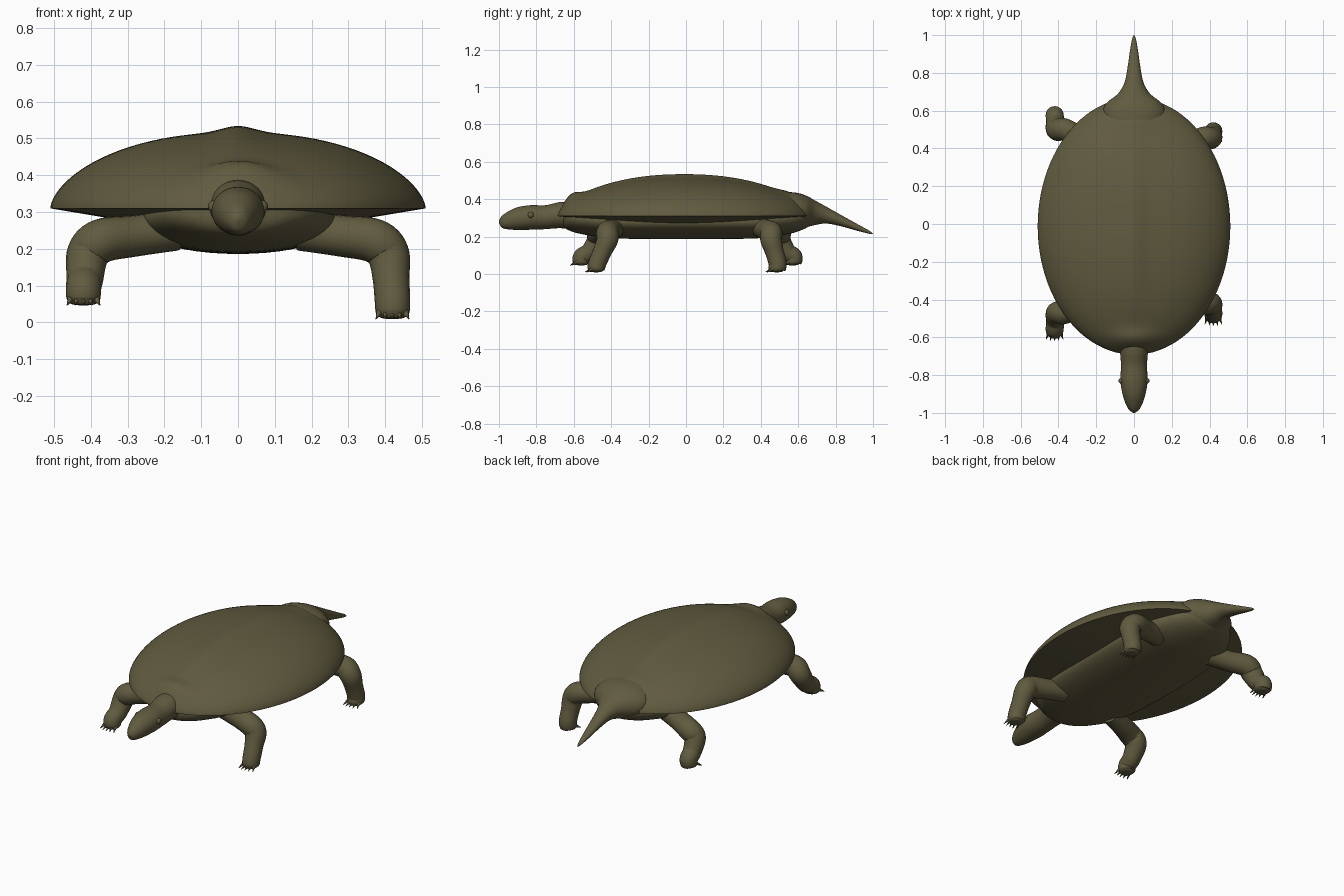
import bpy, bmesh, math
from math import sin, cos, pi, exp
from mathutils import Vector

cube = bpy.data.objects.get("Cube")
if cube:
    bpy.data.objects.remove(cube)

olive = bpy.data.materials.new("dark olive")
olive.use_nodes = True
olive.diffuse_color = (0.118, 0.105, 0.05, 1)
olive.node_tree.nodes["Principled BSDF"].inputs["Base Color"].default_value = olive.diffuse_color


def finish(bm, name):
    bmesh.ops.recalc_face_normals(bm, faces=bm.faces)
    mesh = bpy.data.meshes.new(name)
    bm.to_mesh(mesh)
    bm.free()
    mesh.materials.append(olive)
    obj = bpy.data.objects.new(name, mesh)
    bpy.context.collection.objects.link(obj)
    bpy.ops.object.select_all(action="DESELECT")
    obj.select_set(True)
    bpy.context.view_layer.objects.active = obj
    bpy.ops.object.shade_smooth_by_angle(angle=math.radians(50))
    return obj


def skin_rings(name, rings):
    """Bridge a list of equal-sized point rings and cap both ends."""
    bm = bmesh.new()
    loops = [[bm.verts.new(p) for p in ring] for ring in rings]
    n = len(loops[0])
    for a, b in zip(loops, loops[1:]):
        for i in range(n):
            j = (i + 1) % n
            bm.faces.new((a[i], a[j], b[j], b[i]))
    bm.faces.new(loops[0])
    bm.faces.new(loops[-1])
    return finish(bm, name)


def spline(keys, steps=6):
    """Catmull-Rom interpolation through tuples of any length."""
    k = [Vector(p) for p in keys]
    k = [k[0]] + k + [k[-1]]
    out = []
    for a, b, c, d in zip(k, k[1:], k[2:], k[3:]):
        for s in range(steps):
            t = s / steps
            out.append(0.5 * (2 * b + (c - a) * t + (2 * a - 5 * b + 4 * c - d) * t * t
                              + (3 * b - a - 3 * c + d) * t ** 3))
    return out + [k[-1]]


def along_y(name, keys, n=32):
    """Loft upright ellipses; keys are (y, half width, bottom, top)."""
    rings = []
    for y, w, lo, hi in spline(keys):
        w, h = max(w, 0.002), max((hi - lo) / 2, 0.002)
        rings.append([(w * cos(2 * pi * i / n), y, (lo + hi) / 2 + h * sin(2 * pi * i / n))
                      for i in range(n)])
    return skin_rings(name, rings)


def limb(name, keys, n=20):
    """Loft a round tube; keys are (x, y, z, radius)."""
    pts = spline(keys)
    rings = []
    for i, p in enumerate(pts):
        t = (pts[min(i + 1, len(pts) - 1)].xyz - pts[max(i - 1, 0)].xyz).normalized()
        u = t.cross(Vector((0, 1, 0))).normalized()
        v = t.cross(u)
        r = max(p[3], 0.003)
        rings.append([p.xyz + r * (u * cos(2 * pi * k / n) + v * sin(2 * pi * k / n))
                      for k in range(n)])
    return skin_rings(name, rings)


# Carapace: domed oval with a soft keel, a collar bump and a sloping underside
HALF_X, HALF_Y, MID_Y, RIM, N = 0.51, 0.68, -0.012, 0.31, 96


def oval(r, height):
    ring = []
    for i in range(N):
        x = HALF_X * r * cos(2 * pi * i / N)
        y = MID_Y + HALF_Y * r * sin(2 * pi * i / N)
        ring.append((x, y, height(x, y, r)))
    return ring


def dome(x, y, r):
    lift = max(1 - r ** 2.2, 0) ** 0.6
    keel = 0.017 * exp(-(x / 0.06) ** 2) * max(1 - (y / 0.6) ** 2, 0)
    collar = 0.032 * exp(-(x / 0.11) ** 2 - ((y + 0.61) / 0.05) ** 2)
    rump = 0.02 * exp(-(x / 0.13) ** 2 - ((y - 0.57) / 0.07) ** 2)
    return RIM + 0.207 * lift + keel + (collar + rump) * min(1, lift * 3)


under = [oval(r, lambda x, y, q: RIM - 0.085 * (1 - q)) for r in (0.3, 0.5, 0.7, 0.85, 0.95, 0.985)]
upper = [oval(max(sin(pi / 2 * (1 - k / 30)), 0.015), dome) for k in range(31)]
skin_rings("shell", under + upper)

# Plastron and soft body
along_y("belly", [
    (-0.66, 0.05, 0.26, 0.32), (-0.63, 0.14, 0.235, 0.35), (-0.55, 0.21, 0.212, 0.37),
    (-0.38, 0.27, 0.191, 0.37), (0, 0.29, 0.186, 0.37), (0.38, 0.27, 0.191, 0.37),
    (0.54, 0.21, 0.212, 0.37), (0.63, 0.14, 0.24, 0.36), (0.68, 0.05, 0.27, 0.34)], 48)

# Neck and head
along_y("head", [
    (-0.55, 0.09, 0.235, 0.39), (-0.67, 0.075, 0.245, 0.385), (-0.75, 0.069, 0.24, 0.368),
    (-0.83, 0.072, 0.237, 0.368), (-0.9, 0.061, 0.236, 0.357), (-0.95, 0.045, 0.239, 0.335),
    (-0.985, 0.026, 0.248, 0.31), (-1.0, 0.003, 0.275, 0.285)])

# Tail, flaring into the shell
along_y("tail", [
    (0.48, 0.15, 0.24, 0.44), (0.58, 0.17, 0.24, 0.436), (0.64, 0.145, 0.25, 0.42),
    (0.69, 0.085, 0.262, 0.393), (0.75, 0.05, 0.27, 0.36), (0.83, 0.034, 0.255, 0.315),
    (0.92, 0.021, 0.23, 0.265), (0.98, 0.01, 0.215, 0.232), (1.0, 0.001, 0.213, 0.216)])

# Eyes
for side, label in ((1, "left"), (-1, "right")):
    bm = bmesh.new()
    bmesh.ops.create_uvsphere(bm, u_segments=16, v_segments=10, radius=0.017)
    bmesh.ops.translate(bm, vec=(side * 0.065, -0.83, 0.315), verts=bm.verts)
    finish(bm, label + "_eye")


def leg(name, side, knee_y, foot_y, foot_z, hip_y):
    """Thigh reaching out of the shell, upright shin, rounded foot and five claws."""
    x = side * 0.42
    limb(name, [
        (side * 0.17, hip_y, 0.25, 0.055), (side * 0.28, (hip_y + knee_y) / 2, 0.235, 0.056),
        (side * 0.37, knee_y, 0.222, 0.06), (side * 0.408, knee_y, 0.185, 0.058),
        (side * 0.416, (knee_y + foot_y) / 2, 0.12, 0.05),
        (x, foot_y, foot_z + 0.05, 0.048), (x, foot_y - 0.005, foot_z + 0.02, 0.045),
        (x, foot_y - 0.005, foot_z + 0.007, 0.03), (x, foot_y - 0.005, foot_z + 0.004, 0.003)])
    # Claws fan out toward the front
    bm = bmesh.new()
    for i in range(-2, 3):
        a = i * 0.3
        base = Vector((x + 0.018 * i, foot_y - 0.036 * cos(a), foot_z + 0.02))
        d = Vector((0.5 * sin(a), -cos(a), -0.5)).normalized()
        claw = bmesh.ops.create_cone(bm, cap_ends=True, segments=8, radius1=0.01,
                                     radius2=0.001, depth=0.04)["verts"]
        turn = Vector((0, 0, 1)).rotation_difference(d).to_matrix()
        for v in claw:
            v.co = turn @ v.co + base + d * 0.012
    finish(bm, name + "_claws")


leg("left_front_leg", 1, -0.42, -0.475, 0.005, -0.38)
leg("right_front_leg", -1, -0.47, -0.555, 0.042, -0.4)
leg("left_rear_leg", 1, 0.455, 0.49, 0.005, 0.4)
leg("right_rear_leg", -1, 0.5, 0.575, 0.042, 0.42)
